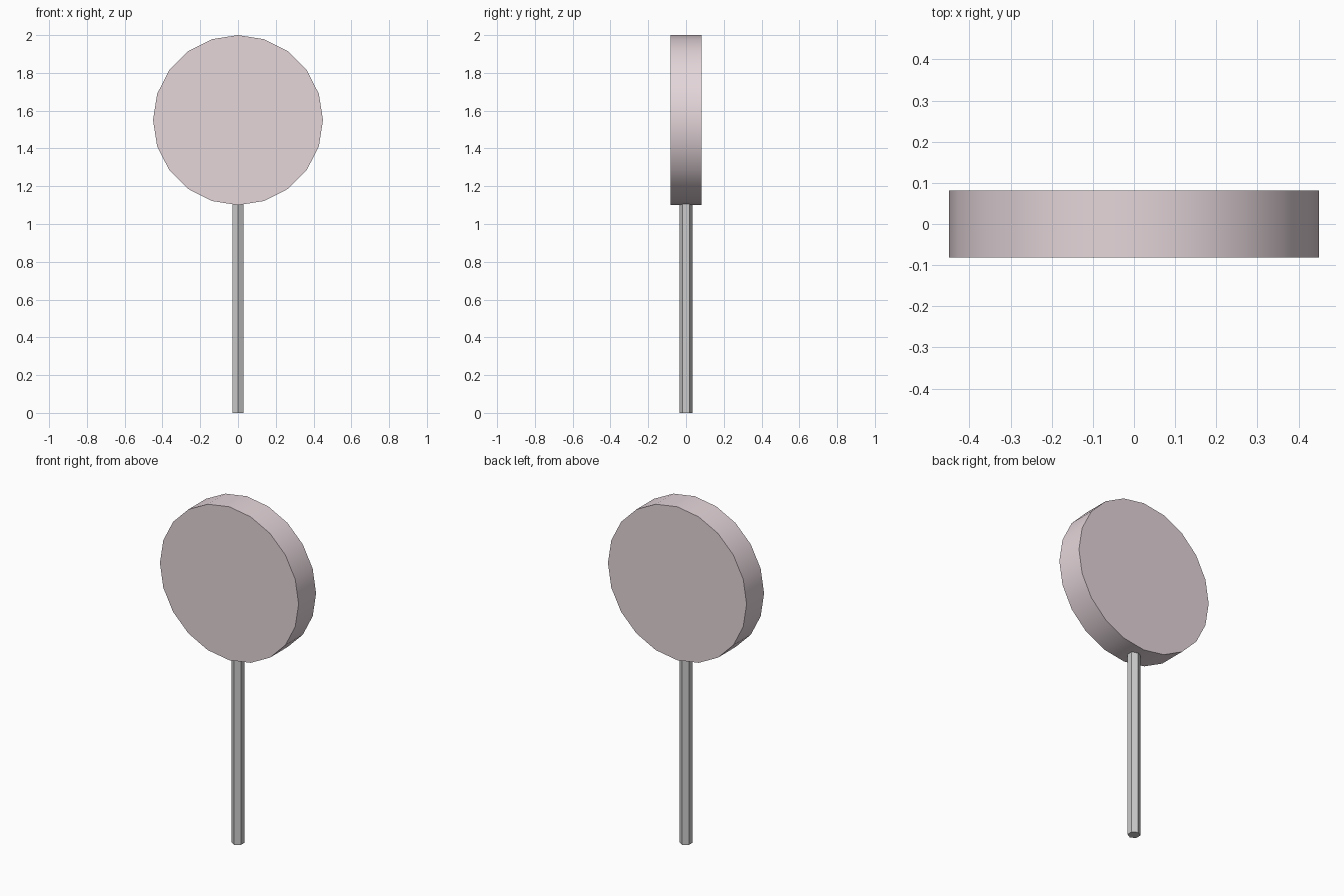
import bpy
from math import radians

if "Cube" in bpy.data.objects:
    bpy.data.objects.remove(bpy.data.objects["Cube"])


def cylinder(name, sides, radius, depth, location, tilt=0):
    bpy.ops.mesh.primitive_cylinder_add(
        vertices=sides, radius=radius, depth=depth,
        location=location, rotation=(radians(tilt), 0, 0))
    obj = bpy.context.object
    obj.name = name
    bpy.ops.object.transform_apply(location=False, rotation=True, scale=True)
    return obj


# Round candy disc facing front, smooth rim with crisp face edges
candy = cylinder("candy_disc", 20, 0.45, 0.162, (0, 0, 1.55), 90)
bpy.ops.object.shade_smooth_by_angle(angle=radians(30))

pink = bpy.data.materials.new("pale_pink")
pink.diffuse_color = (0.78, 0.67, 0.70, 1)
pink.use_nodes = True
pink.node_tree.nodes["Principled BSDF"].inputs["Base Color"].default_value = pink.diffuse_color
candy.data.materials.append(pink)

# Six-sided stick, its top just inside the disc
cylinder("stick", 6, 0.035, 1.12, (0, 0, 0.56))
